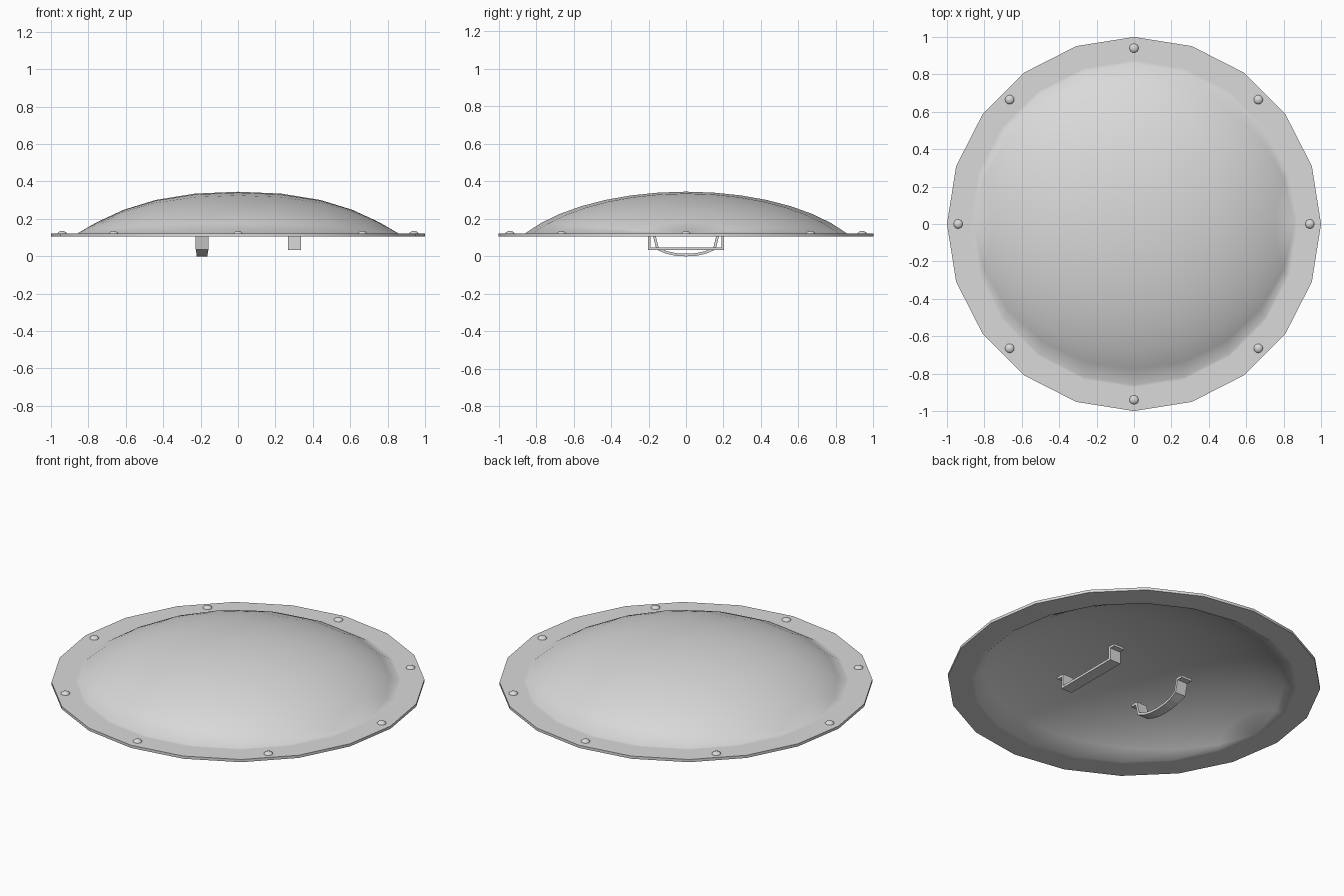
import bpy
import bmesh
from math import sin, cos, pi, radians
from mathutils import Vector

if "Cube" in bpy.data.objects:
    bpy.data.objects.remove(bpy.data.objects["Cube"])


def make_material(name, value):
    mat = bpy.data.materials.new(name)
    mat.use_nodes = True
    color = (value, value, value, 1)
    mat.diffuse_color = color
    mat.node_tree.nodes["Principled BSDF"].inputs["Base Color"].default_value = color
    return mat


GREY = make_material("light grey metal", 0.7)


def finish(name, bm):
    bmesh.ops.remove_doubles(bm, verts=bm.verts, dist=0.0001)
    mesh = bpy.data.meshes.new(name)
    bm.to_mesh(mesh)
    bm.free()
    mesh.materials.append(GREY)
    obj = bpy.data.objects.new(name, mesh)
    bpy.context.collection.objects.link(obj)
    bpy.ops.object.select_all(action="DESELECT")
    obj.select_set(True)
    bpy.context.view_layer.objects.active = obj
    return obj


def skin(bm, rows):
    """Quads between neighbouring rows of points."""
    grid = [[bm.verts.new(p) for p in row] for row in rows]
    for a, b in zip(grid, grid[1:]):
        for j in range(len(a) - 1):
            bm.faces.new((a[j], a[j + 1], b[j + 1], b[j]))


def dome_cover():
    """Dome of front-to-back arches running into a flat rim, then thickened."""
    bm = bmesh.new()
    base, radius, sweep, steps = 0.121, 0.86, radians(60), 14
    crest = [(0.86, base), (0.757, 0.181), (0.61, 0.249), (0.44, 0.301), (0.23, 0.335), (0, 0.345)]
    crest += [(-x, z) for x, z in reversed(crest[:-1])]
    arches = []
    for k, (peak_x, peak_z) in enumerate(crest):
        rim_x, rim_y = radius * cos(k * pi / 10), radius * sin(k * pi / 10)
        arch = []
        for j in range(steps + 1):
            t = sweep * (2 * j / steps - 1)
            h = (cos(t) - cos(sweep)) / (1 - cos(sweep))
            arch.append((rim_x + (peak_x - rim_x) * h, rim_y * sin(t) / sin(sweep),
                         base + (peak_z - base) * h))
        arches.append(arch)
    skin(bm, arches)
    skin(bm, [[(r * cos(i * pi / 10), r * sin(i * pi / 10), base) for r in (radius, 0.875, 1)]
              for i in range(21)])
    obj = finish("dome_cover", bm)
    shell = obj.modifiers.new("thickness", "SOLIDIFY")
    shell.thickness = 0.016
    shell.offset = -1
    shell.use_even_offset = True
    bpy.ops.object.modifier_apply(modifier=shell.name)
    bpy.ops.object.shade_smooth_by_angle(angle=radians(48))


def rivet(name, x, y):
    """Small rounded head sitting on the rim."""
    bm = bmesh.new()
    skin(bm, [[(x + 0.025 * cos(t * pi / 8) * cos(a * pi / 8),
                y + 0.025 * cos(t * pi / 8) * sin(a * pi / 8),
                0.119 + 0.016 * sin(t * pi / 8)) for t in range(5)]
              for a in range(17)])
    bmesh.ops.recalc_face_normals(bm, faces=bm.faces)
    finish(name, bm)
    bpy.ops.object.shade_smooth_by_angle(angle=radians(60))


def strap(name, x, path, thickness, widths):
    """Bent flat bar following a (y, z) path, with a width at each point."""
    bm = bmesh.new()
    points = [Vector(p) for p in path]
    sections = []
    for i, p in enumerate(points):
        before = (p - points[i - 1]).normalized() if i else None
        after = (points[i + 1] - p).normalized() if i < len(points) - 1 else None
        before, after = before or after, after or before
        n = Vector((-before.y - after.y, before.x + after.x)).normalized()
        n *= thickness / 2 / max(0.4, n.dot(Vector((-after.y, after.x))))
        w = widths[i] / 2
        sections.append([bm.verts.new((x + sx * w, p.x + s * n.x, p.y + s * n.y))
                         for sx, s in ((-1, -1), (1, -1), (1, 1), (-1, 1))])
    for a, b in zip(sections, sections[1:]):
        for j in range(4):
            k = (j + 1) % 4
            bm.faces.new((a[j], a[k], b[k], b[j]))
    bm.faces.new(sections[0])
    bm.faces.new(sections[-1])
    bmesh.ops.recalc_face_normals(bm, faces=bm.faces)
    finish(name, bm)


def mirrored(half):
    """Complete a half path across the y = 0 plane."""
    return half + [(-y, z) for y, z in reversed(half) if y != 0]


dome_cover()

# Eight rivets around the rim
for n in range(8):
    rivet(f"rivet_{n + 1}", 0.94 * cos(n * pi / 4), 0.94 * sin(n * pi / 4))

# Square handle with outward feet
square = mirrored([(-0.235, 0.113), (-0.197, 0.113), (-0.197, 0.041)])
strap("square_handle", 0.302, square, 0.014, [0.07] * len(square))

# Bowed handle with outward feet, narrower along the grip
bow = mirrored([(-0.21, 0.113), (-0.17, 0.113), (-0.152, 0.041),
                (-0.105, 0.021), (-0.055, 0.01), (0, 0.007)])
strap("bowed_handle", -0.192, bow, 0.014,
      [0.068 if z > 0.04 else 0.06 for y, z in bow])
